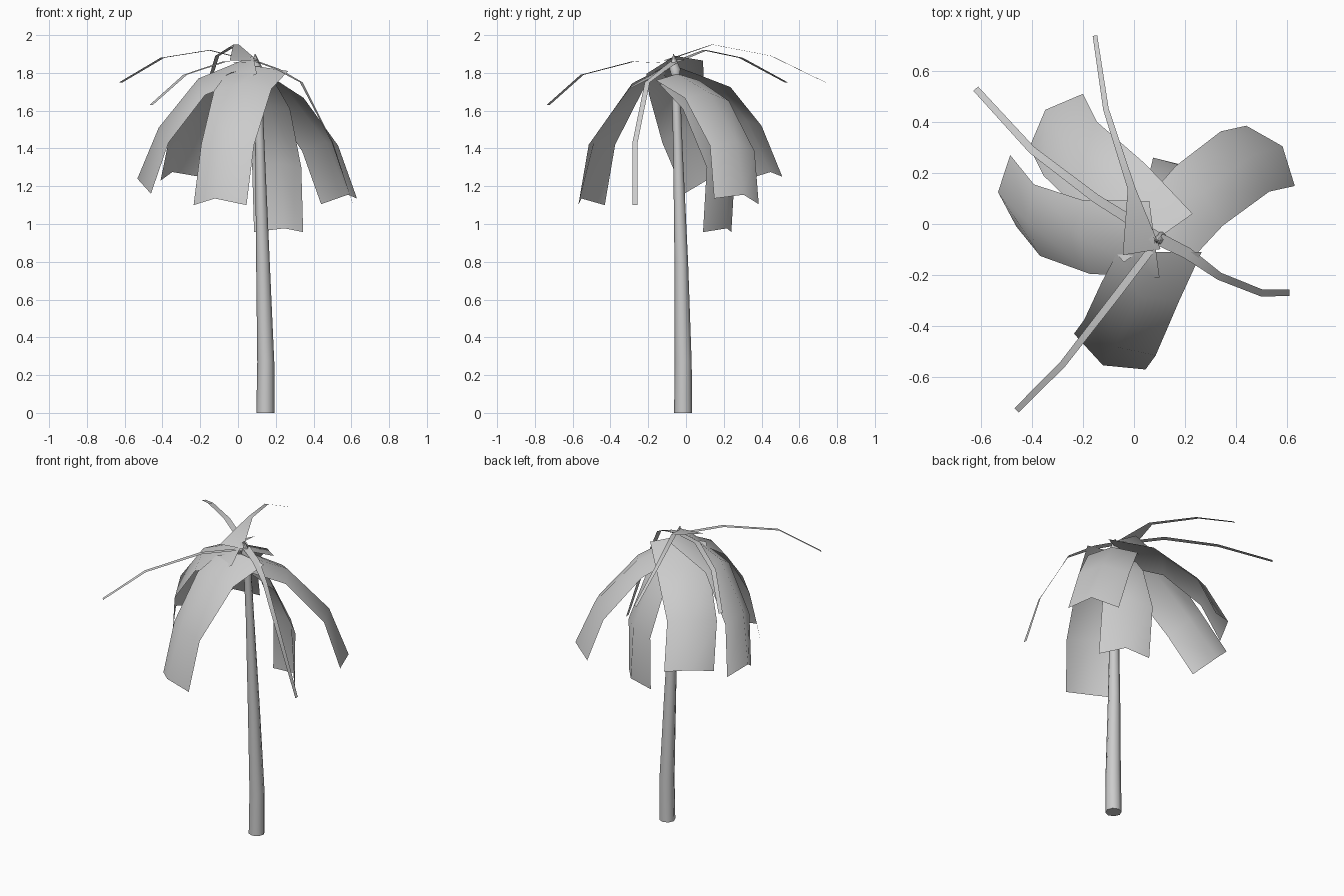
import bpy, math
from mathutils import Vector

if "Cube" in bpy.data.objects:
    bpy.data.objects.remove(bpy.data.objects["Cube"])


def make_object(name, verts, faces):
    mesh = bpy.data.meshes.new(name)
    mesh.from_pydata([tuple(v) for v in verts], [], faces)
    mesh.update()
    ob = bpy.data.objects.new(name, mesh)
    bpy.context.collection.objects.link(ob)
    for p in mesh.polygons:
        p.use_smooth = True
    return ob


def grid_faces(rows, cols):
    return [(r * cols + c, r * cols + c + 1, (r + 1) * cols + c + 1, (r + 1) * cols + c)
            for r in range(rows - 1) for c in range(cols - 1)]


def tube(name, rings, sides):
    """Lofted rings given as (x, y, z, radius), capped at both ends."""
    verts, faces = [], []
    for x, y, z, rad in rings:
        for i in range(sides):
            a = 2 * math.pi * i / sides
            verts.append((x + rad * math.cos(a), y + rad * math.sin(a), z))
    for r in range(len(rings) - 1):
        for i in range(sides):
            j = (i + 1) % sides
            faces.append((r * sides + i, r * sides + j, (r + 1) * sides + j, (r + 1) * sides + i))
    faces.append(tuple(range(sides))[::-1])
    faces.append(tuple(range((len(rings) - 1) * sides, len(rings) * sides)))
    ob = make_object(name, verts, faces)
    bpy.context.view_layer.objects.active = ob
    ob.select_set(True)
    bpy.ops.object.shade_smooth_by_angle(angle=math.radians(60))
    ob.select_set(False)


def broad_frond(name, path, root_side, tip_side, lift=0.035):
    """Creased leaf: edges lie either side of the path, midrib bulges outwards."""
    verts = []
    n = len(path) - 1
    flow = Vector(path[-1]) - Vector(path[0])
    for i, p in enumerate(path):
        p, t = Vector(p), i / n
        side = Vector(root_side).lerp(Vector(tip_side), min(1, t * 1.5))
        out = Vector((-side.y, side.x, 0)).normalized()
        if out.dot(flow) < 0:
            out = -out
        verts += [p - side, p + out * 0.06 * t + Vector((0, 0, lift)), p + side]
    make_object(name, verts, grid_faces(n + 1, 3))


def thin_frond(name, path, widths):
    """Narrow ribbon with horizontal width."""
    verts = []
    for i, p in enumerate(path):
        a, b = Vector(path[max(i - 1, 0)]), Vector(path[min(i + 1, len(path) - 1)])
        side = Vector((a.y - b.y, b.x - a.x, 0)).normalized() * widths[i] / 2
        verts += [Vector(p) - side, Vector(p) + side]
    make_object(name, verts, grid_faces(len(path), 2))


# Leaning trunk and the pointed bud on top
tube("trunk", [(.145, -.015, 0, .048), (.147, -.015, .27, .045), (.132, -.025, .8, .036),
               (.116, -.043, 1.4, .025), (.103, -.055, 1.78, .022)], 8)
tube("bud", [(.103, -.055, 1.77, .02), (.10, -.058, 1.82, .033), (.09, -.066, 1.90, .002)], 6)

# Broad drooping fronds
broad_frond("frond_front", [(.10, -.11, 1.80), (.025, -.265, 1.71), (-.055, -.445, 1.42), (-.095, -.50, 1.10)],
            (.165, 0, .01), (.14, -.07, 0))
broad_frond("frond_right", [(.115, -.045, 1.76), (.255, .11, 1.66), (.435, .245, 1.40), (.535, .267, 1.12)],
            (.09, -.115, 0), (.095, -.118, .015))
broad_frond("frond_back_left", [(.095, -.055, 1.80), (-.075, .135, 1.72), (-.25, .295, 1.51), (-.305, .405, 1.24)],
            (.135, .095, 0), (.105, .105, .01))
broad_frond("frond_left", [(.08, -.06, 1.83), (-.19, -.05, 1.71), (-.38, .015, 1.45), (-.473, .13, 1.18)],
            (-.02, .15, .035), (-.012, .14, .02), 0.06)
broad_frond("frond_back", [(.10, -.06, 1.74), (.16, .06, 1.61), (.205, .185, 1.30), (.215, .165, .957)],
            (.10, -.08, 0), (.13, -.075, 0), 0.02)

# Young thin fronds
thin_frond("thin_frond_back", [(.03, -.11, 1.865), (-.01, .14, 1.95), (-.11, .45, 1.89), (-.153, .738, 1.75)],
           [.15, .03, .022, .018])
thin_frond("thin_frond_back_left", [(.09, -.05, 1.86), (-.15, .10, 1.92), (-.40, .29, 1.88), (-.62, .53, 1.75)],
           [.04, .035, .03, .025])
thin_frond("thin_frond_front_left", [(.09, -.07, 1.85), (-.07, -.28, 1.86), (-.28, -.55, 1.79), (-.46, -.73, 1.63)],
           [.03, .03, .026, .024])
thin_frond("thin_frond_right", [(.10, -.06, 1.86), (.21, -.115, 1.82), (.335, -.205, 1.75), (.50, -.27, 1.43),
                                (.61, -.27, 1.10)], [.05, .045, .03, .028, .025])
